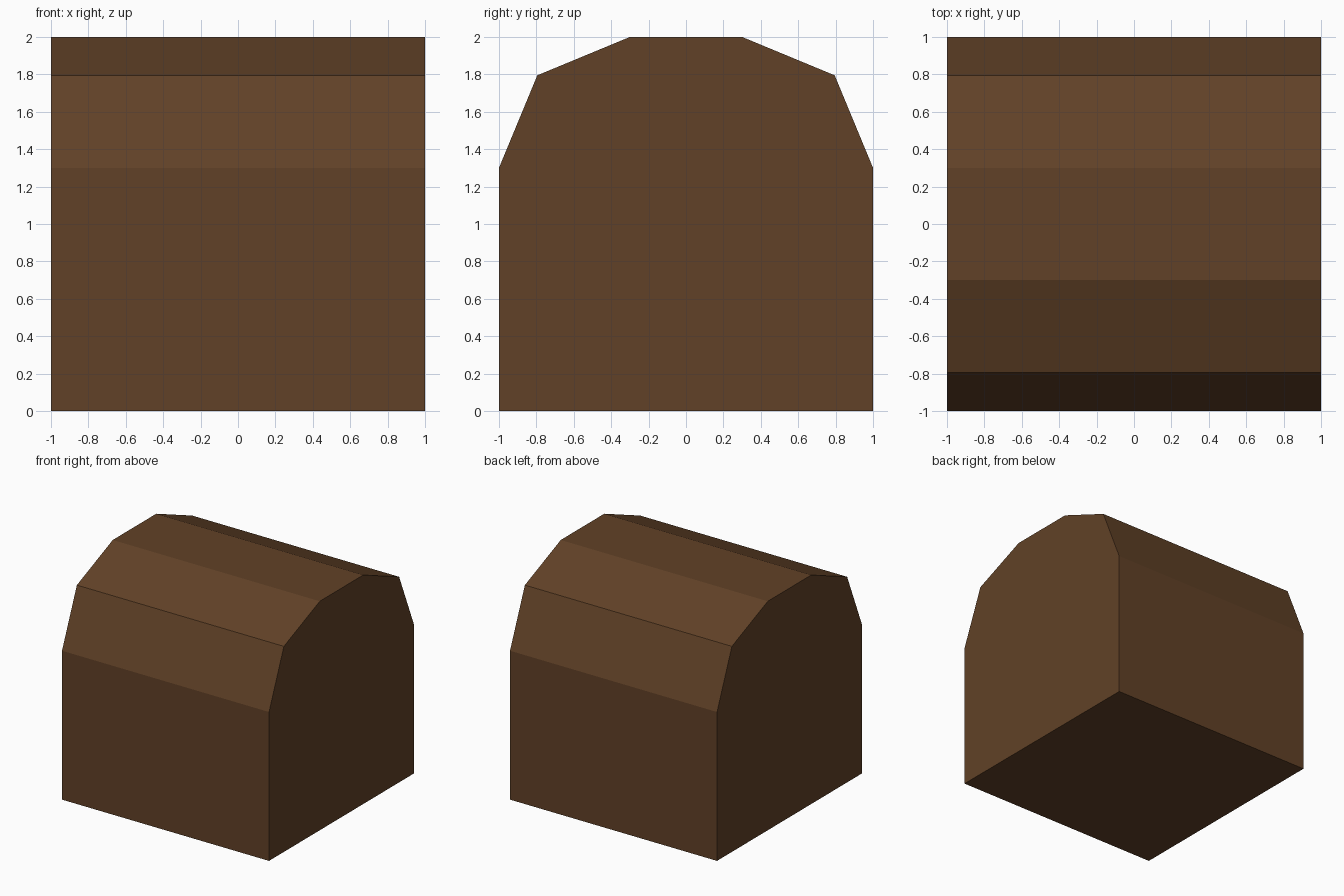
import bpy
import bmesh
import math

if "Cube" in bpy.data.objects:
    bpy.data.objects.remove(bpy.data.objects["Cube"])

HALF = 1.0      # half width of the block
HEIGHT = 2.0
RADIUS = 0.7    # rounding of the two long top edges
STEPS = 2       # facets per rounded edge

# Cross-section (y, z): square foot, two faceted shoulders
profile = [(-HALF, 0.0), (HALF, 0.0)]
for side, start in ((1, 0), (-1, 90)):
    for i in range(STEPS + 1):
        a = math.radians(start + 90 * i / STEPS)
        profile.append((side * (HALF - RADIUS) + RADIUS * math.cos(a),
                        HEIGHT - RADIUS + RADIUS * math.sin(a)))

# Extrude the cross-section along x into a closed block
bm = bmesh.new()
end = bm.faces.new([bm.verts.new((-HALF, y, z)) for y, z in profile])
result = bmesh.ops.extrude_face_region(bm, geom=[end], use_keep_orig=True)
moved = [v for v in result["geom"] if isinstance(v, bmesh.types.BMVert)]
bmesh.ops.translate(bm, verts=moved, vec=(2 * HALF, 0, 0))
bmesh.ops.recalc_face_normals(bm, faces=bm.faces)

mesh = bpy.data.meshes.new("rounded_block")
bm.to_mesh(mesh)
bm.free()

# Single dark brown colour
brown = bpy.data.materials.new("dark brown")
brown.diffuse_color = (0.12, 0.053, 0.02, 1.0)
brown.use_nodes = True
brown.node_tree.nodes["Principled BSDF"].inputs["Base Color"].default_value = brown.diffuse_color
mesh.materials.append(brown)

block = bpy.data.objects.new("rounded_block", mesh)
bpy.context.collection.objects.link(block)
